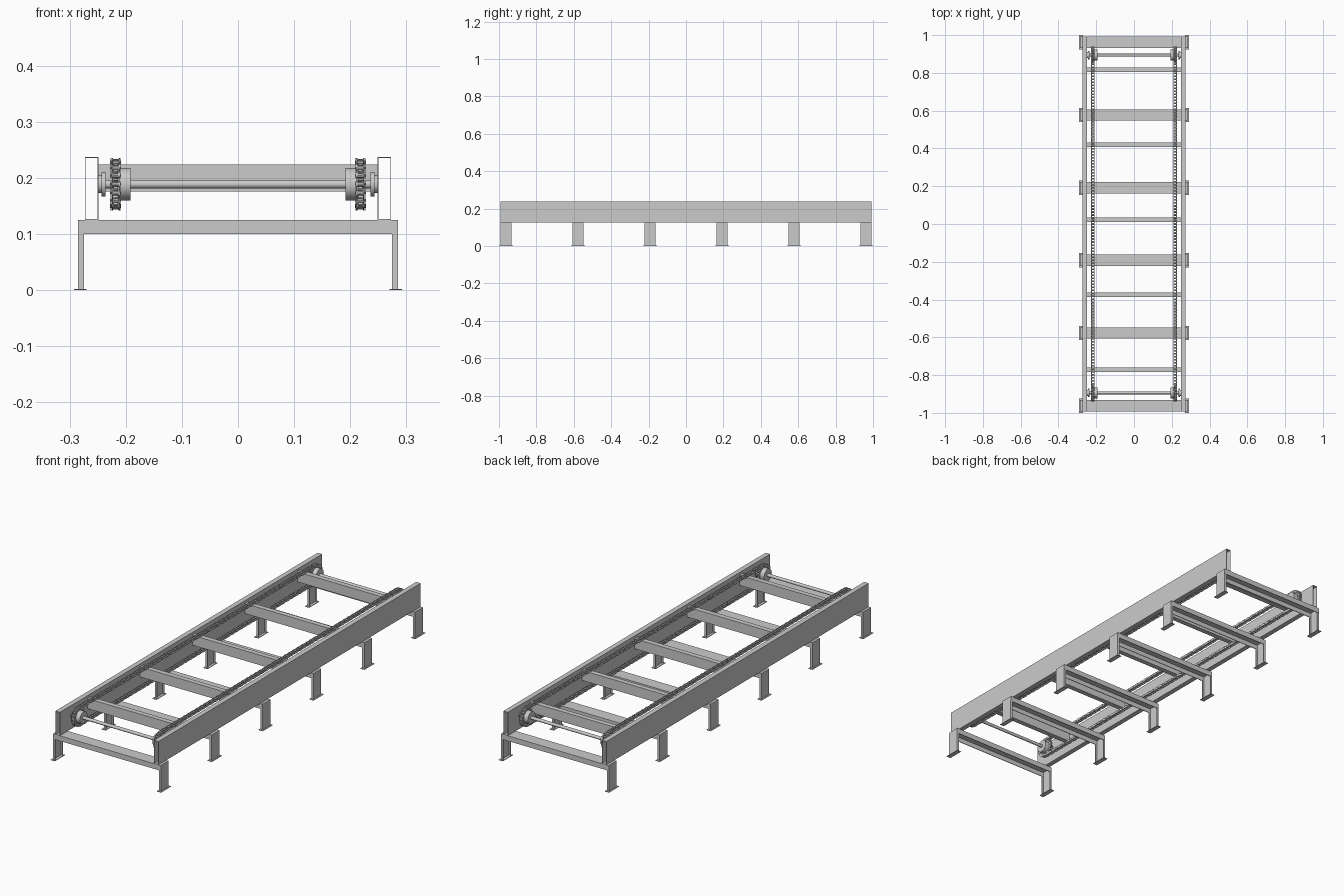
import bpy, bmesh
from math import pi, cos, sin
from mathutils import Vector, Matrix

if "Cube" in bpy.data.objects:
    bpy.data.objects.remove(bpy.data.objects["Cube"])


def finish(name, bm, smooth=False):
    bmesh.ops.recalc_face_normals(bm, faces=bm.faces)
    me = bpy.data.meshes.new(name)
    bm.to_mesh(me)
    bm.free()
    ob = bpy.data.objects.new(name, me)
    bpy.context.collection.objects.link(ob)
    if smooth:
        bpy.ops.object.select_all(action='DESELECT')
        ob.select_set(True)
        bpy.context.view_layer.objects.active = ob
        bpy.ops.object.shade_smooth_by_angle()
    return ob


def prism(bm, pts, vec):
    """Extrude a closed 3D outline along vec."""
    f = bm.faces.new([bm.verts.new(p) for p in pts])
    r = bmesh.ops.extrude_face_region(bm, geom=[f], use_keep_orig=True)
    vs = [g for g in r['geom'] if isinstance(g, bmesh.types.BMVert)]
    bmesh.ops.translate(bm, vec=Vector(vec), verts=vs)


def box(bm, x0, x1, y0, y1, z0, z1):
    prism(bm, [(x0, y0, z0), (x1, y0, z0), (x1, y1, z0), (x0, y1, z0)], (0, 0, z1 - z0))


def cyl_x(bm, x0, x1, y, z, r, n=24):
    prism(bm, [(x0, y + r * cos(2 * pi * i / n), z + r * sin(2 * pi * i / n))
               for i in range(n)], (x1 - x0, 0, 0))


def channel(w, d, t):
    """U outline: back at d, open towards 0."""
    return [(-w, 0), (-w, d), (w, d), (w, 0), (w - t, 0), (w - t, d - t), (t - w, d - t), (t - w, 0)]


# Main dimensions
RAIL_L = 0.992
AXLE_Y, AXLE_Z = 0.894, 0.189
PITCH = 2 * AXLE_Y / 112
R = 16 * PITCH / (2 * pi)
CHAIN_X = 0.218

# Side rails: thin hollow box sections with open ends
for side, s in (("left", -1), ("right", 1)):
    bm = bmesh.new()
    loops = []
    for t in (0, 0.0015):
        x0, x1, z0, z1 = 0.249 + t, 0.273 - t, 0.125 + t, 0.237 - t
        loops.append([[bm.verts.new((s * x, y, z)) for x, z in
                       ((x0, z0), (x1, z0), (x1, z1), (x0, z1))] for y in (-RAIL_L, RAIL_L)])
    for i in range(4):
        j = (i + 1) % 4
        for a, b in ((loops[0][0], loops[0][1]), (loops[1][0], loops[1][1]),
                     (loops[0][0], loops[1][0]), (loops[0][1], loops[1][1])):
            bm.faces.new((a[i], a[j], b[j], b[i]))
    finish(side + "_rail", bm)

# Supports: downward channel beam, inward channel legs, foot plates
for k in range(6):
    y = -0.962 + k * 0.3848
    bm = bmesh.new()
    prism(bm, [(-0.285, y + a, 0.1 + b) for a, b in channel(0.03, 0.025, 0.003)], (0.57, 0, 0))
    finish(f"support_beam_{k + 1}", bm)
    for side, s in (("left", -1), ("right", 1)):
        bm = bmesh.new()
        prism(bm, [(s * (0.2745 + b), y + a, 0.002) for a, b in channel(0.0295, 0.011, 0.003)],
              (0, 0, 0.1225))
        finish(f"{side}_leg_{k + 1}", bm)
        bm = bmesh.new()
        box(bm, s * 0.270, s * 0.292, y - 0.038, y + 0.038, 0, 0.0025)
        finish(f"{side}_foot_{k + 1}", bm)

# Cross members between the rails
for k in range(5):
    y = 0.816 - k * 0.397
    bm = bmesh.new()
    box(bm, -0.2495, 0.2495, y - 0.012, y + 0.012, 0.176, 0.224)
    finish(f"cross_member_{k + 1}", bm)

# Axles with sprockets, hubs and bearings
for end, e in (("front", -1), ("rear", 1)):
    y = e * AXLE_Y
    bm = bmesh.new()
    cyl_x(bm, -0.245, 0.245, y, AXLE_Z, 0.0075)
    finish(end + "_axle", bm, True)
    for side, s in (("left", -1), ("right", 1)):
        bm = bmesh.new()
        pts = []
        for i in range(16):
            for da, r in ((-0.25, R - 0.004), (0, R - 0.005), (0.25, R - 0.004),
                          (0.42, R + 0.004), (0.58, R + 0.004)):
                a = 2 * pi * (i + da) / 16
                pts.append((s * (CHAIN_X - 0.004), y + r * cos(a), AXLE_Z + r * sin(a)))
        prism(bm, pts, (s * 0.008, 0, 0))
        finish(f"{end}_{side}_sprocket", bm)
        bm = bmesh.new()
        cyl_x(bm, s * 0.192, s * 0.2145, y, AXLE_Z, 0.029, 32)
        finish(f"{end}_{side}_hub", bm, True)
        bm = bmesh.new()
        cyl_x(bm, s * 0.2365, s * 0.243, y, AXLE_Z, 0.022, 32)
        cyl_x(bm, s * 0.242, s * 0.2495, y, AXLE_Z, 0.016, 32)
        finish(f"{end}_{side}_bearing", bm, True)


def chain_point(i):
    """Pin position (y, z) on the closed chain loop of 240 pins."""
    i %= 240
    if i < 112:
        return Vector((-AXLE_Y + i * PITCH, AXLE_Z + R))
    if i < 120:
        a = pi / 2 - (i - 112) * pi / 8
        return Vector((AXLE_Y + R * cos(a), AXLE_Z + R * sin(a)))
    p = chain_point(i - 120)
    return Vector((-p.x, 2 * AXLE_Z - p.y))


# Roller chains: alternating inner and outer plates, rollers and pins
for side, s in (("left", -1), ("right", 1)):
    bm = bmesh.new()
    cx = s * CHAIN_X
    for i in range(240):
        p, q = chain_point(i), chain_point(i + 1)
        d = (q - p).normalized()
        n = Vector((-d.y, d.x))
        outline = [c + 0.006 * (d * cos(a) + n * sin(a))
                   for c, a0 in ((q, -pi / 2), (p, pi / 2))
                   for a in (a0 + j * pi / 4 for j in range(5))]
        off = 0.0072 if i % 2 else 0.0052
        for w in (-1, 1):
            prism(bm, [(cx + w * off, v.x, v.y) for v in outline], (w * 0.0016, 0, 0))
        cyl_x(bm, cx - 0.005, cx + 0.005, p.x, p.y, 0.0045, 10)
        cyl_x(bm, cx - 0.0098, cx + 0.0098, p.x, p.y, 0.0022, 6)
    finish(side + "_chain", bm)
